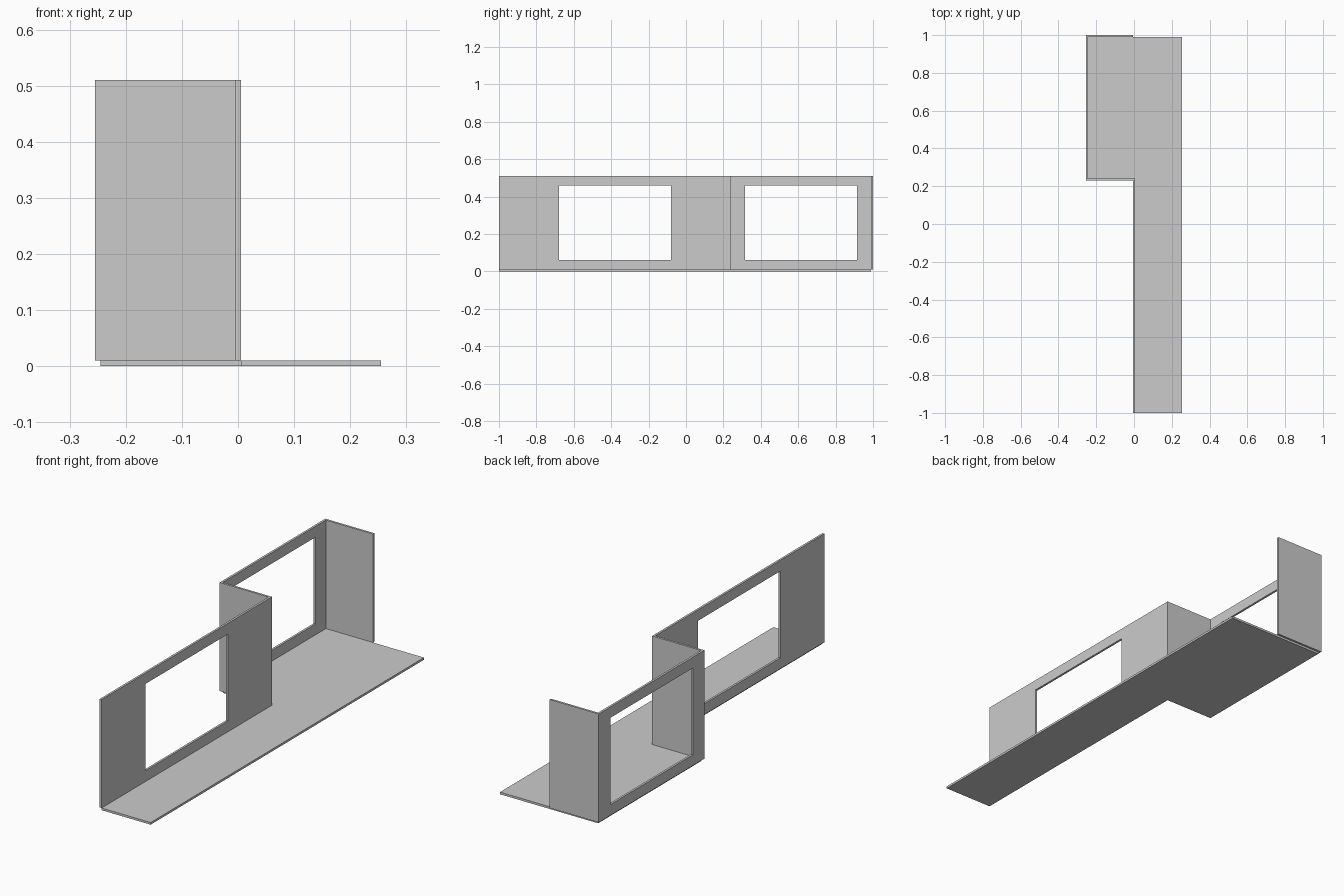
import bpy, bmesh
from mathutils import Vector

if "Cube" in bpy.data.objects:
    bpy.data.objects.remove(bpy.data.objects["Cube"])

T = 0.01             # panel thickness
Z0, Z1 = 0.01, 0.51  # wall bottom and top


def extruded(name, points, faces, direction):
    """Flat outline faces pushed along a direction into a solid."""
    bm = bmesh.new()
    verts = [bm.verts.new(p) for p in points]
    flat = [bm.faces.new([verts[i] for i in f]) for f in faces]
    ext = bmesh.ops.extrude_face_region(bm, geom=flat, use_keep_orig=True)
    moved = [g for g in ext["geom"] if isinstance(g, bmesh.types.BMVert)]
    bmesh.ops.translate(bm, verts=moved, vec=Vector(direction))
    bmesh.ops.recalc_face_normals(bm, faces=bm.faces)
    mesh = bpy.data.meshes.new(name)
    bm.to_mesh(mesh)
    bm.free()
    obj = bpy.data.objects.new(name, mesh)
    bpy.context.collection.objects.link(obj)
    return obj


def rect(x, y0, y1, z0, z1):
    return [(x, y0, z0), (x, y1, z0), (x, y1, z1), (x, y0, z1)]


def window_wall(name, x, y0, y1, w0, w1):
    """Wall along y with a rectangular opening."""
    points = rect(x, y0, y1, Z0, Z1) + rect(x, w0, w1, 0.06, 0.46)
    faces = [(i, (i + 1) % 4, (i + 1) % 4 + 4, i + 4) for i in range(4)]
    return extruded(name, points, faces, (T, 0, 0))


def cross_wall(name, x0, x1, y):
    """Solid wall along x."""
    points = [(x0, y, Z0), (x1, y, Z0), (x1, y, Z1), (x0, y, Z1)]
    return extruded(name, points, [range(4)], (0, T, 0))


# L-shaped floor slab
outline = [(0.005, -1), (0.255, -1), (0.255, 0.99),
           (-0.245, 0.99), (-0.245, 0.24), (0.005, 0.24)]
extruded("floor", [(x, y, 0) for x, y in outline], [range(6)], (0, 0, T))

# Long walls with window openings
window_wall("front_window_wall", -0.005, -1.0, 0.24, -0.68, -0.08)
window_wall("bay_window_wall", -0.255, 0.23, 1.0, 0.315, 0.915)

# Short cross walls closing the bay
cross_wall("bay_step_wall", -0.245, -0.005, 0.23)
cross_wall("bay_back_wall", -0.245, -0.005, 0.99)
